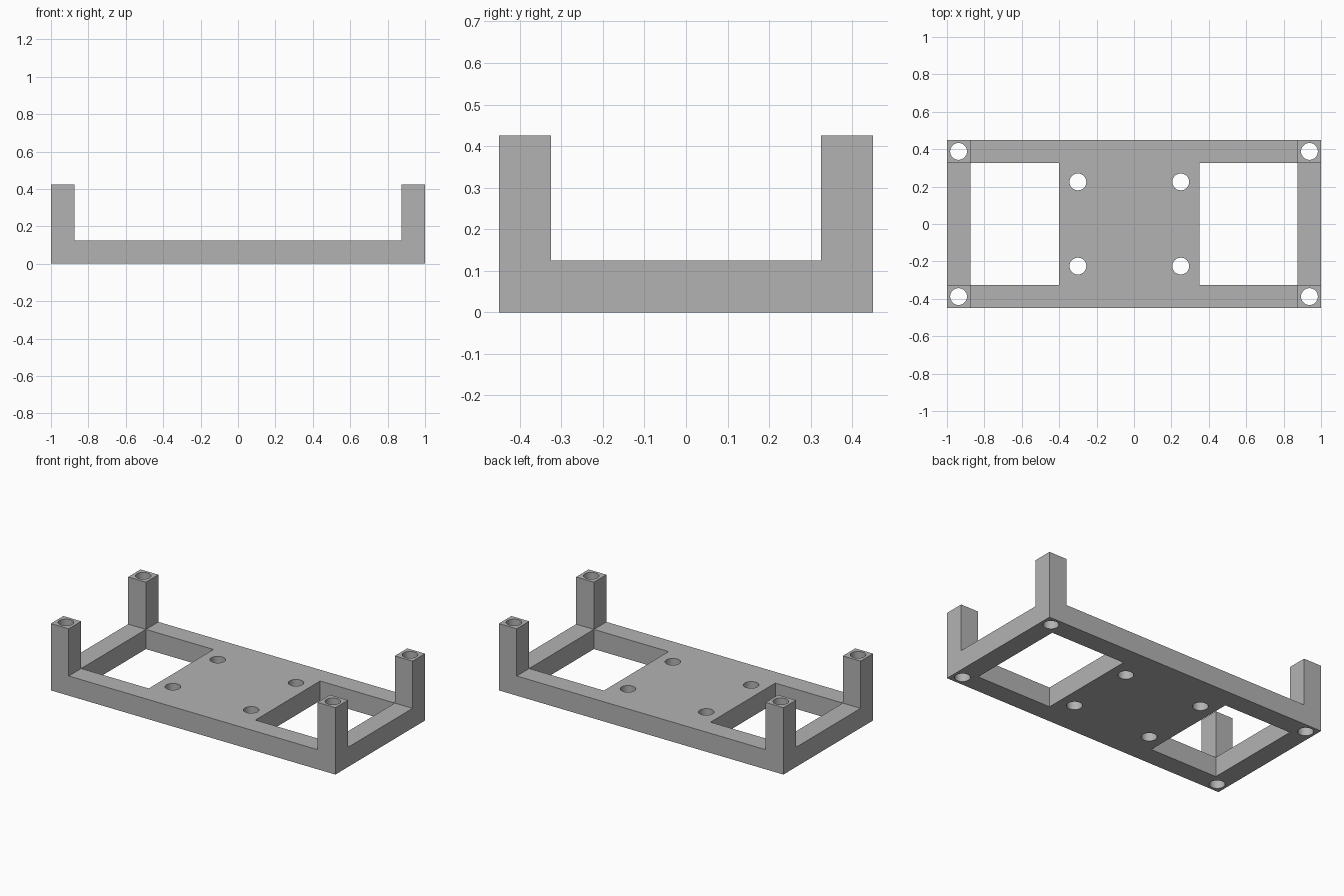
import bpy, bmesh
from math import radians

cube = bpy.data.objects.get("Cube")
if cube:
    bpy.data.objects.remove(cube, do_unlink=True)

PLATE_TOP, POST_TOP = 0.125, 0.425
HOLE_RADIUS = 0.045
XS = [-1, -0.875, -0.4, 0.35, 0.875, 1]
YS = [-0.45, -0.325, 0.325, 0.45]

grey = bpy.data.materials.new("mid grey")
grey.use_nodes = True
grey.diffuse_color = (0.45, 0.45, 0.45, 1)
bsdf = next(n for n in grey.node_tree.nodes if n.type == 'BSDF_PRINCIPLED')
bsdf.inputs["Base Color"].default_value = grey.diffuse_color


def make_object(name, bm):
    bmesh.ops.recalc_face_normals(bm, faces=bm.faces)
    mesh = bpy.data.meshes.new(name)
    bm.to_mesh(mesh)
    bm.free()
    mesh.materials.append(grey)
    obj = bpy.data.objects.new(name, mesh)
    bpy.context.collection.objects.link(obj)
    return obj


def raise_faces(bm, faces, height):
    """Extrude a set of faces straight up and drop the originals' tops."""
    geom = bmesh.ops.extrude_face_region(bm, geom=faces)["geom"]
    verts = [g for g in geom if isinstance(g, bmesh.types.BMVert)]
    bmesh.ops.translate(bm, verts=verts, vec=(0, 0, height))
    return [g for g in geom if isinstance(g, bmesh.types.BMFace)]


# Frame plate: a cell grid with two windows left open
bm = bmesh.new()
grid = [[bm.verts.new((x, y, 0)) for y in YS] for x in XS]
cells = []
for i in range(len(XS) - 1):
    for j in range(len(YS) - 1):
        if j == 1 and i in (1, 3):
            continue
        cells.append(bm.faces.new((grid[i][j], grid[i + 1][j],
                                   grid[i + 1][j + 1], grid[i][j + 1])))
# Keep a copy of the cells as the underside
bmesh.ops.duplicate(bm, geom=cells)
tops = raise_faces(bm, cells, PLATE_TOP)
bmesh.ops.remove_doubles(bm, verts=bm.verts, dist=0.0001)

# Corner posts rise from the corner cells
corners = []
for f in tops:
    c = f.calc_center_median()
    if abs(c.x) > 0.9 and abs(c.y) > 0.35:
        corners.append(f)
raise_faces(bm, corners, POST_TOP - PLATE_TOP)
bmesh.ops.dissolve_limit(bm, angle_limit=radians(1),
                         verts=bm.verts, edges=bm.edges)
frame = make_object("mounting_frame", bm)

# Screw holes through the posts and the centre plate
centres = [(x, s * y) for s in (-1, 1)
           for x, y in ((-0.938, 0.388), (0.938, 0.388),
                        (-0.3, 0.225), (0.25, 0.225))]
bm = bmesh.new()
for x, y in centres:
    made = bmesh.ops.create_cone(bm, cap_ends=True, segments=32, depth=1,
                                 radius1=HOLE_RADIUS, radius2=HOLE_RADIUS)
    bmesh.ops.translate(bm, verts=made["verts"], vec=(x, y, 0.2))
cutter = make_object("hole_cutter", bm)

cut = frame.modifiers.new("screw holes", 'BOOLEAN')
cut.operation = 'DIFFERENCE'
cut.solver = 'EXACT'
cut.object = cutter
bpy.ops.object.select_all(action='DESELECT')
frame.select_set(True)
bpy.context.view_layer.objects.active = frame
bpy.ops.object.modifier_apply(modifier=cut.name)
bpy.data.objects.remove(cutter, do_unlink=True)
bpy.ops.object.shade_smooth_by_angle(angle=radians(30))
